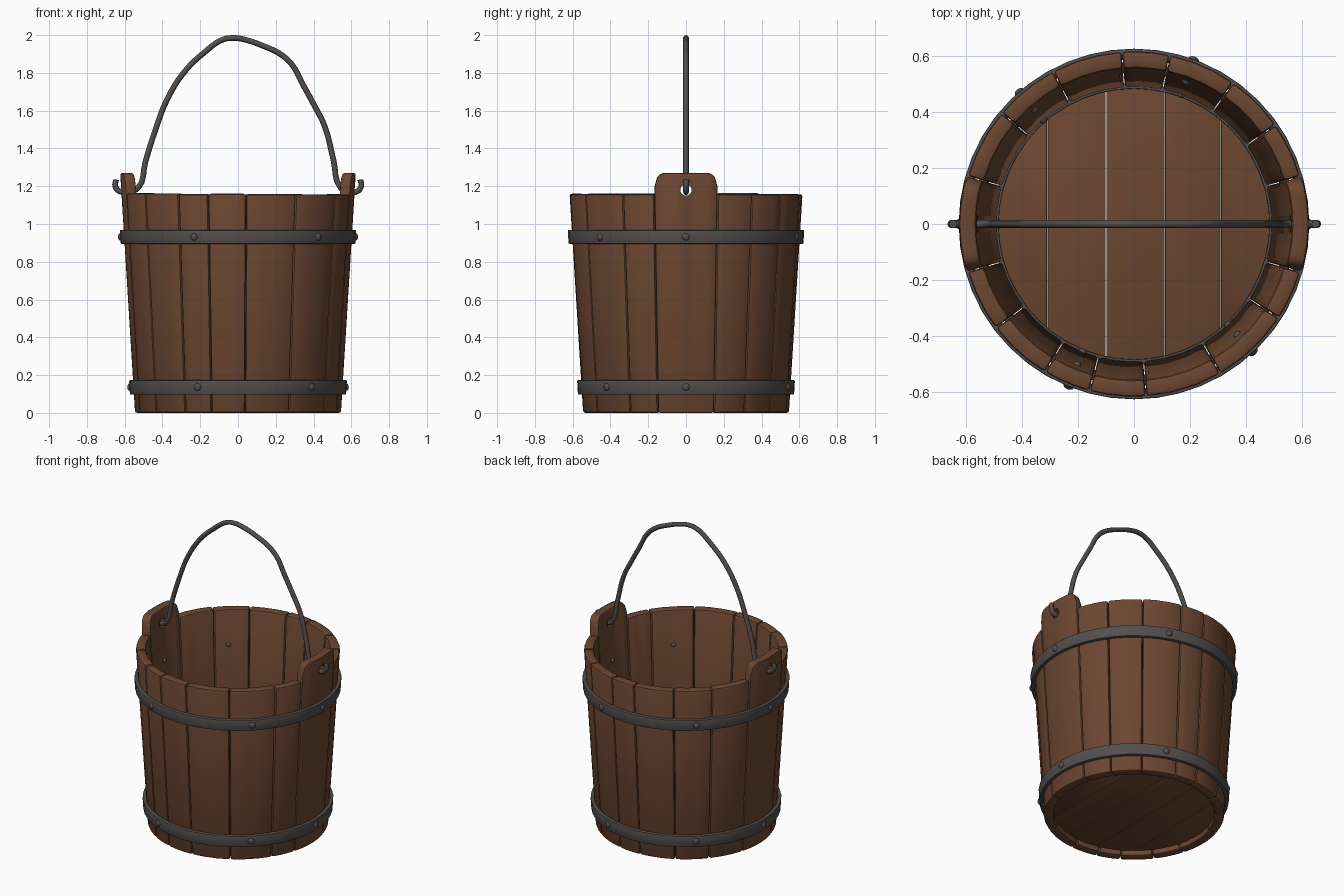
import bpy, bmesh, random
from math import sin, cos, radians, sqrt, pi
from mathutils import Vector, Matrix

random.seed(4)
if "Cube" in bpy.data.objects:
    bpy.data.objects.remove(bpy.data.objects["Cube"])


def material(name, rgb):
    m = bpy.data.materials.new(name)
    m.use_nodes = True
    m.diffuse_color = (*rgb, 1)
    m.node_tree.nodes["Principled BSDF"].inputs["Base Color"].default_value = (*rgb, 1)
    return m


WOOD = material("brown wood", (0.15, 0.062, 0.031))
IRON = material("dark iron", (0.085, 0.077, 0.073))


def activate(ob):
    bpy.ops.object.select_all(action='DESELECT')
    ob.select_set(True)
    bpy.context.view_layer.objects.active = ob


def smooth(ob, angle=35):
    activate(ob)
    bpy.ops.object.shade_smooth_by_angle(angle=radians(angle))


def finish(name, bm, mat, bevel=0):
    bmesh.ops.recalc_face_normals(bm, faces=bm.faces)
    if bevel:
        edges = [e for e in bm.edges if e.calc_face_angle(0) > radians(40)]
        bmesh.ops.bevel(bm, geom=edges, offset=bevel, segments=2, profile=0.5,
                        affect='EDGES', clamp_overlap=True)
    me = bpy.data.meshes.new(name)
    bm.to_mesh(me)
    bm.free()
    me.materials.append(mat)
    ob = bpy.data.objects.new(name, me)
    bpy.context.collection.objects.link(ob)
    smooth(ob)
    return ob


def outer(z):
    return 0.545 + 0.062 * z


def inner(z):
    return outer(z) - 0.06


def bridge(bm, rings, closed=False):
    """Skin a row of four-point sections, capping the ends when open."""
    loops = [[bm.verts.new(p) for p in ring] for ring in rings]
    pairs = list(zip(loops, loops[1:]))
    if closed:
        pairs.append((loops[-1], loops[0]))
    else:
        bm.faces.new(loops[0])
        bm.faces.new(loops[-1])
    for a, b in pairs:
        for i in range(4):
            j = (i + 1) % 4
            bm.faces.new((a[i], a[j], b[j], b[i]))


def section(angle, profile):
    return [(r * cos(angle), r * sin(angle), z) for r, z in profile]


def stave(name, a0, a1, top, bevel, steps):
    """One curved board; top(t) gives its height for t from -1 to 1."""
    bm = bmesh.new()
    rings = []
    for i in range(steps + 1):
        t = -1 + 2 * i / steps
        z = top(t)
        rings.append(section(radians(a0 + (a1 - a0) * i / steps),
                             [(inner(0), 0), (outer(0), 0), (outer(z), z), (inner(z), z)]))
    bridge(bm, rings)
    return finish(name, bm, WOOD, bevel)


# Plain staves and the two tall staves that carry the handle
def ear_top(t):
    d = max(0, abs(t) - 0.68) / 0.32
    return 1.20 + 0.07 * sqrt(max(0, 1 - d * d))


seams = [-16, 16, 35, 55, 78, 94, 118, 140, 164, 196, 217, 239, 255, 274, 300, 327, 344]
for n, (a, b) in enumerate(zip(seams, seams[1:])):
    if n in (0, 8):
        ear = stave("left_ear_stave" if n == 0 else "right_ear_stave",
                    a + 0.15, b - 0.15, ear_top, 0.014, 24)
        side = 1 if n == 0 else -1
        bpy.ops.mesh.primitive_cylinder_add(vertices=20, radius=0.03, depth=0.3,
                                            location=(side * 0.59, 0, 1.18),
                                            rotation=(0, pi / 2, 0))
        cutter = bpy.context.object
        cutter.hide_render = True
        hole = ear.modifiers.new("handle_hole", 'BOOLEAN')
        hole.operation, hole.object = 'DIFFERENCE', cutter
        activate(ear)
        bpy.ops.object.modifier_apply(modifier=hole.name)
        bpy.data.objects.remove(cutter)
        smooth(ear)
    else:
        h = 1.16 + random.uniform(-0.004, 0.004)
        stave(f"stave_{n}", a + 0.15, b - 0.15, lambda t: h, 0.012, 3)

# Round floor, sliced into planks
cuts = [-0.5, -0.31, -0.10, 0.11, 0.31, 0.5]
for n, (x0, x1) in enumerate(zip(cuts, cuts[1:])):
    bm = bmesh.new()
    bmesh.ops.create_cone(bm, cap_ends=True, segments=64, radius1=0.497, radius2=0.497,
                          depth=0.05, matrix=Matrix.Translation((0, 0, 0.06)))
    for x, sign in ((x0 + 0.001, -1), (x1 - 0.001, 1)):
        cut = bmesh.ops.bisect_plane(bm, geom=bm.verts[:] + bm.edges[:] + bm.faces[:],
                                     plane_co=(x, 0, 0), plane_no=(sign, 0, 0),
                                     clear_outer=True)
        rim = [e for e in cut["geom_cut"] if isinstance(e, bmesh.types.BMEdge)]
        if rim:
            bmesh.ops.holes_fill(bm, edges=rim)
    finish(f"floor_plank_{n}", bm, WOOD, 0.005)


# Iron hoops
def hoop(name, z0, z1, r_in, r_out, bevel):
    bm = bmesh.new()
    profile = [(r_in(z0), z0), (r_out(z0), z0), (r_out(z1), z1), (r_in(z1), z1)]
    bridge(bm, [section(2 * pi * i / 48, profile) for i in range(48)], closed=True)
    return finish(name, bm, IRON, bevel)


def proud(z):
    return outer(z) + 0.021


for label, z0, z1 in (("lower", 0.097, 0.173), ("upper", 0.895, 0.968)):
    hoop(f"{label}_hoop", z0, z1, lambda z: outer(z) - 0.012, proud, 0.005)
hoop("floor_seal_ring", 0.08, 0.10, lambda z: inner(z) - 0.007, lambda z: inner(z) + 0.01, 0)

# Rivets, with their clenched ends showing inside
for label, z in (("lower", 0.137), ("upper", 0.932)):
    bm = bmesh.new()
    for deg in (0, 70, 131, 180, 248, 313):
        for r, width in ((proud(z) - 0.001, 0.02), (inner(z) - 0.001, 0.015)):
            place = (Matrix.Rotation(radians(deg), 4, 'Z') @ Matrix.Translation((r, 0, z))
                     @ Matrix.Diagonal((0.013, width, width, 1)))
            bmesh.ops.create_uvsphere(bm, u_segments=12, v_segments=8, radius=1, matrix=place)
    finish(f"{label}_rivets", bm, IRON)

# Bent wire handle, hooked through both ears
path = [(-0.645, 1.235), (-0.65, 1.20), (-0.625, 1.172), (-0.58, 1.172), (-0.53, 1.19),
        (-0.49, 1.33), (-0.44, 1.49), (-0.37, 1.67), (-0.28, 1.81), (-0.17, 1.915),
        (-0.09, 1.972), (-0.03, 1.985), (0.04, 1.975), (0.14, 1.94), (0.22, 1.902),
        (0.285, 1.845), (0.34, 1.745), (0.40, 1.635), (0.46, 1.515), (0.505, 1.34),
        (0.545, 1.19), (0.59, 1.17), (0.63, 1.172), (0.652, 1.20), (0.648, 1.235)]
curve = bpy.data.curves.new("handle", 'CURVE')
curve.dimensions = '3D'
curve.bevel_depth = 0.015
curve.bevel_resolution = 2
curve.use_fill_caps = True
spline = curve.splines.new('BEZIER')
spline.resolution_u = 4
spline.bezier_points.add(len(path) - 1)
for p, (x, z) in zip(spline.bezier_points, path):
    p.co = Vector((x, 0, z))
    p.handle_left_type = p.handle_right_type = 'AUTO'
curve.materials.append(IRON)
handle = bpy.data.objects.new("handle", curve)
bpy.context.collection.objects.link(handle)
activate(handle)
bpy.ops.object.convert(target='MESH')
smooth(bpy.context.object, 50)
